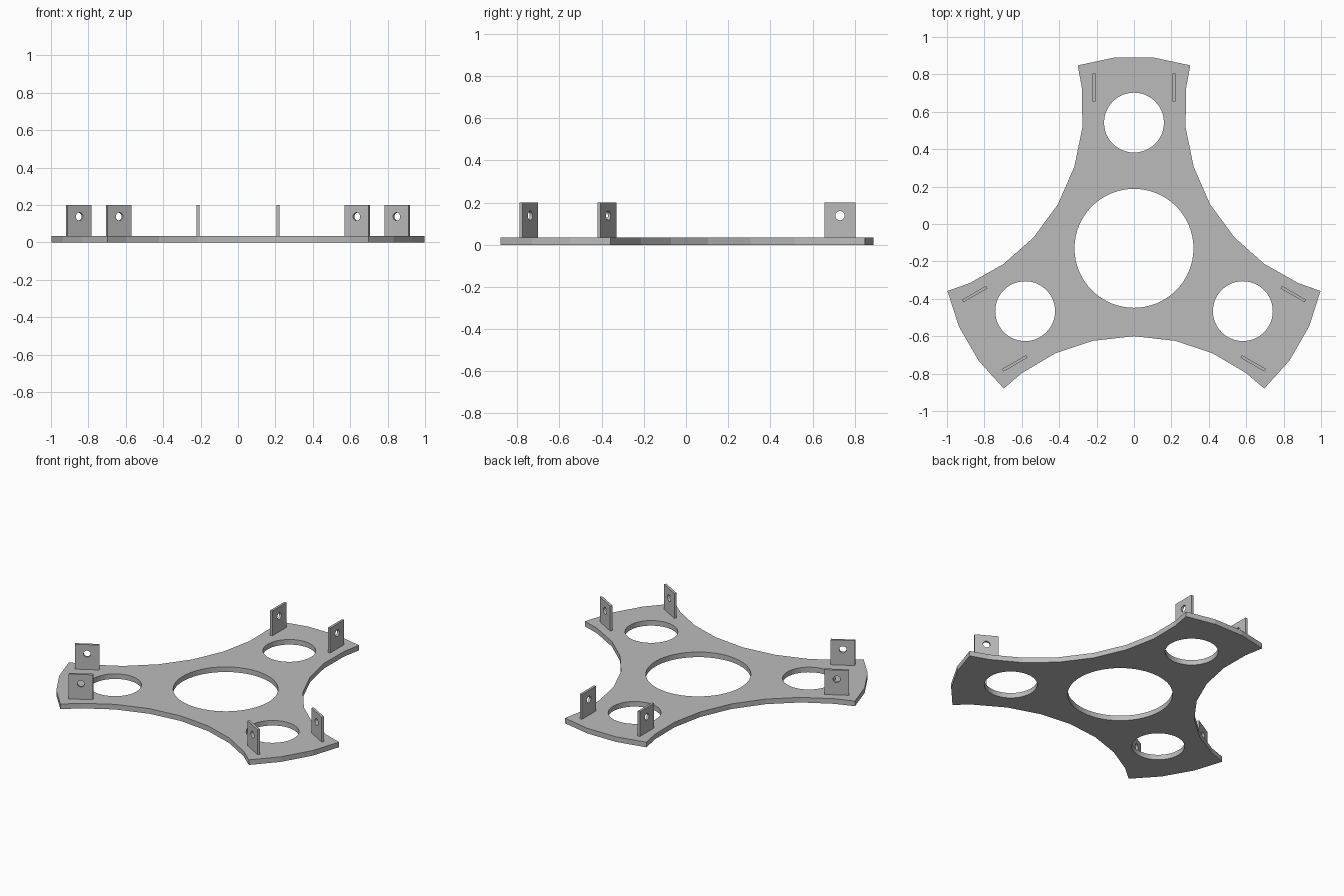
import bpy, bmesh, math
from mathutils import Matrix, Vector

if "Cube" in bpy.data.objects:
    bpy.data.objects.remove(bpy.data.objects["Cube"])

CENTRE = Vector((0, -0.13, 0))
PLATE_T = 0.034

grey = bpy.data.materials.new("plain grey")
grey.use_nodes = True
grey.diffuse_color = (0.5, 0.5, 0.5, 1)
grey.node_tree.nodes["Principled BSDF"].inputs["Base Color"].default_value = (0.5, 0.5, 0.5, 1)


def circle(x, y, r, n):
    return [(x + r * math.cos(math.tau * i / n), y + r * math.sin(math.tau * i / n))
            for i in range(n)]


def cut_sheet(name, loops, thickness, matrix):
    """Flat sheet from an outline and its holes, centred on its own mid-plane."""
    curve = bpy.data.curves.new(name + "_profile", "CURVE")
    curve.dimensions = "2D"
    curve.fill_mode = "BOTH"
    curve.extrude = thickness / 2
    for loop in loops:
        spline = curve.splines.new("POLY")
        spline.points.add(len(loop) - 1)
        for point, (x, y) in zip(spline.points, loop):
            point.co = (x, y, 0, 1)
        spline.use_cyclic_u = True
    temp = bpy.data.objects.new(name + "_profile", curve)
    bpy.context.collection.objects.link(temp)
    graph = bpy.context.evaluated_depsgraph_get()
    mesh = bpy.data.meshes.new_from_object(temp.evaluated_get(graph))
    bpy.data.objects.remove(temp)
    bpy.data.curves.remove(curve)

    # Weld caps to walls and keep every face flat
    bm = bmesh.new()
    bm.from_mesh(mesh)
    bmesh.ops.remove_doubles(bm, verts=bm.verts, dist=1e-5)
    bmesh.ops.recalc_face_normals(bm, faces=bm.faces)
    for face in bm.faces:
        face.smooth = False
        face.material_index = 0
    bm.to_mesh(mesh)
    bm.free()
    mesh.materials.clear()
    mesh.materials.append(grey)
    mesh.name = name
    obj = bpy.data.objects.new(name, mesh)
    obj.matrix_world = matrix
    bpy.context.collection.objects.link(obj)
    return obj


# Three-armed plate: half an arm, mirrored, then turned three times
half_arm = [(0.407, 0.235), (0.319, 0.436), (0.276, 0.646), (0.278, 0.853),
            (0.301, 0.978), (0.105, 1.02)]
arm = half_arm + [(-x, y) for x, y in reversed(half_arm[1:])]
outline, holes = [], [circle(0, 0, 0.318, 64)]
turns = [Matrix.Rotation(math.tau * k / 3, 4, "Z") for k in range(3)]
for turn in turns:
    outline += [(turn @ Vector((x, y, 0))).xy for x, y in arm]
    hub = turn @ Vector((0, 0.672, 0))
    holes.append(circle(hub.x, hub.y, 0.16, 48))
cut_sheet("plate", [outline] + holes, PLATE_T,
          Matrix.Translation(CENTRE + Vector((0, 0, PLATE_T / 2))))

# Pairs of upright drilled tabs at each arm end
tab = [(0.786, PLATE_T - 0.004), (0.934, PLATE_T - 0.004), (0.934, 0.2), (0.786, 0.2)]
bolt_hole = circle(0.86, 0.138, 0.022, 24)
upright = Matrix(((0, 0, 1, 0), (1, 0, 0, 0), (0, 1, 0, 0), (0, 0, 0, 1)))
for turn, arm_name in zip(turns, ("back", "right", "left")):
    for side, side_name in ((1, "a"), (-1, "b")):
        place = (Matrix.Translation(CENTRE) @ turn
                 @ Matrix.Translation((side * 0.214, 0, 0)) @ upright)
        cut_sheet(f"{arm_name}_tab_{side_name}", [tab, bolt_hole], 0.016, place)
